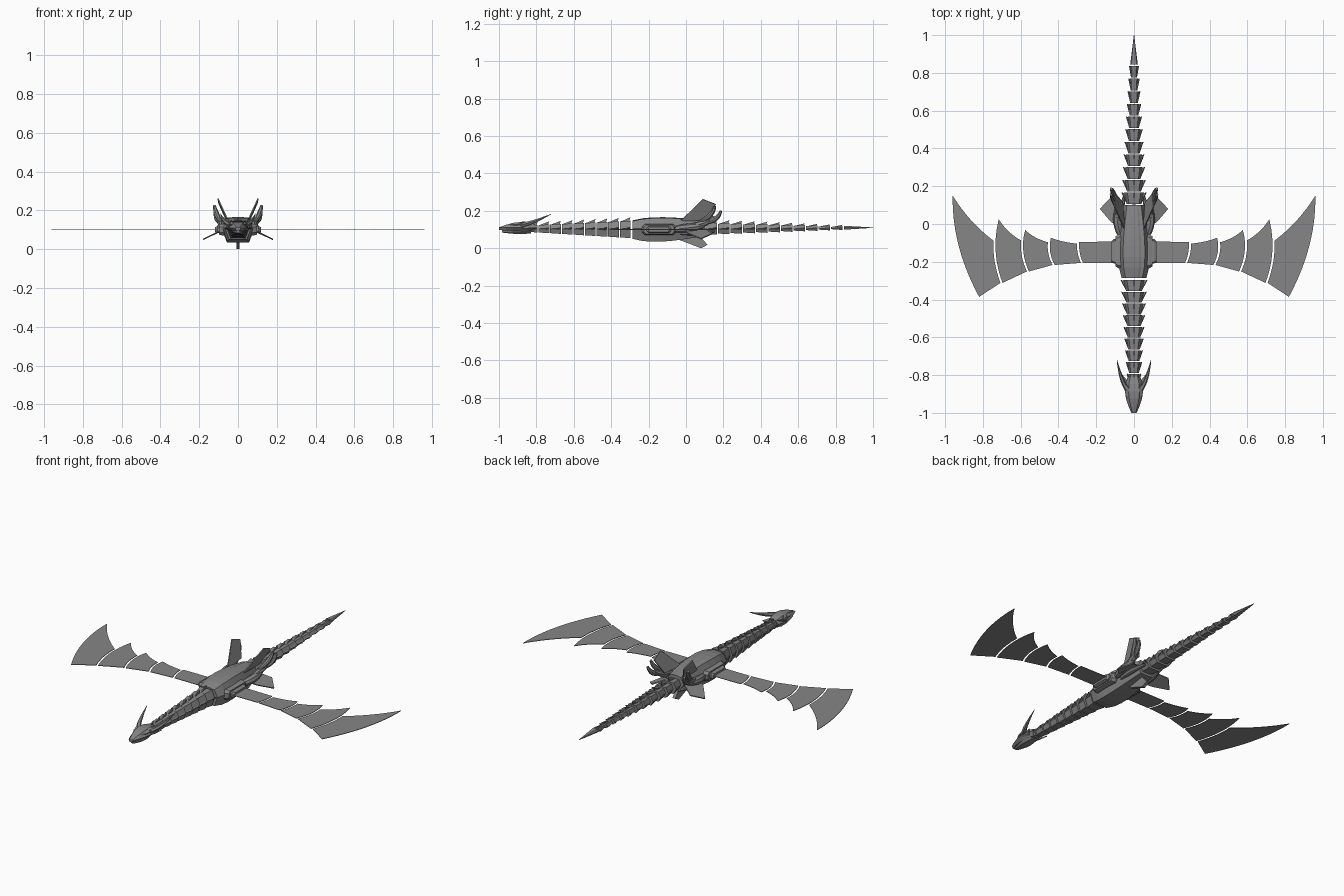
import bpy, bmesh, math
from mathutils import Vector

if "Cube" in bpy.data.objects:
    bpy.data.objects.remove(bpy.data.objects["Cube"])

grey = bpy.data.materials.new("mid grey metal")
grey.use_nodes = True
grey.diffuse_color = (0.24, 0.24, 0.24, 1)
grey.node_tree.nodes["Principled BSDF"].inputs["Base Color"].default_value = grey.diffuse_color

AXIS = 0.105   # height of the body's centre line
WING = 0.1     # height of the wings


def finish(name, bm, mirror=False, thick=0, smooth=False):
    bmesh.ops.recalc_face_normals(bm, faces=bm.faces)
    mesh = bpy.data.meshes.new(name)
    bm.to_mesh(mesh)
    bm.free()
    mesh.materials.append(grey)
    ob = bpy.data.objects.new(name, mesh)
    bpy.context.collection.objects.link(ob)
    if thick:
        solid = ob.modifiers.new("thickness", 'SOLIDIFY')
        solid.thickness = thick
        solid.offset = 0
    if mirror:
        ob.modifiers.new("mirror", 'MIRROR').use_mirror_merge = False
    if smooth:
        bpy.ops.object.select_all(action='DESELECT')
        bpy.context.view_layer.objects.active = ob
        ob.select_set(True)
        bpy.ops.object.shade_smooth_by_angle(angle=math.radians(40))


def loft(name, rings, **options):
    """Join closed rings of points into a capped solid."""
    bm = bmesh.new()
    loops = [[bm.verts.new(point) for point in ring] for ring in rings]
    for low, high in zip(loops, loops[1:]):
        for i in range(len(low)):
            bm.faces.new((low[i - 1], low[i], high[i], high[i - 1]))
    bm.faces.new(loops[0])
    bm.faces.new(loops[-1])
    finish(name, bm, **options)


def section(y, width, top, bottom, middle=AXIS, flat=0.68):
    """Six-sided cross-section: flat top and bottom, pointed sides."""
    inner = width * flat
    return [(-inner, y, top), (inner, y, top), (width, y, middle),
            (inner, y, bottom), (-inner, y, bottom), (-width, y, middle)]


def plate(name, outline, thick=0.006, mirror=True):
    bm = bmesh.new()
    bm.faces.new([bm.verts.new(point) for point in outline])
    finish(name, bm, mirror, thick)


def lerp(start, end, t):
    return start + (end - start) * t


def steps(count):
    return [i / count for i in range(count + 1)]


def curve(start, pull, end, count=8):
    """Quadratic curve from start to end, drawn towards pull."""
    start, pull, end = Vector(start), Vector(pull), Vector(end)
    return [lerp(lerp(start, pull, t), lerp(pull, end, t), t) for t in steps(count)]


def limb(name, start, pull, end, radius_at, sides=8):
    """Round limb along a curve, mirrored to both sides."""
    path = curve(start, pull, end)
    rings = []
    for i, centre in enumerate(path):
        direction = path[min(i + 1, len(path) - 1)] - path[max(i - 1, 0)]
        turn = direction.to_track_quat('Z', 'Y')
        radius = radius_at(i / (len(path) - 1))
        angles = [math.tau * k / sides for k in range(sides)]
        rings.append([centre + turn @ Vector((math.cos(a), math.sin(a), 0)) * radius for a in angles])
    loft(name, rings, mirror=True, smooth=True)


# Main hull, swelling at the wings, with a raised panel along its back
hull, back = [], []
for t in steps(7):
    y = lerp(-0.285, 0.1, t)
    swell = math.sin(math.pi * t ** 0.75)
    width = lerp(0.066, 0.055, t) + 0.023 * swell
    top = 0.145 + 0.017 * swell
    hull.append(section(y, width, top, lerp(0.05, 0.066, t) - 0.021 * swell))
    back.append(section(y, width * 0.45, top + 0.004, top - 0.01, top))
loft("hull", hull)
loft("hull_back_panel", back)


def spine(part, count, start, pitch, widths, tops, bottoms, crest):
    """Row of segments flaring to the rear, each with a ridge plate and side barbs."""
    for i in range(count):
        t = i / (count - 1)
        width, top, bottom = (lerp(*pair, t) for pair in (widths, tops, bottoms))
        front = start + i * pitch
        rear = front + pitch * 0.92
        notch = front + pitch * 0.8
        loft(f"{part}_segment_{i + 1}", [
            section(front, width * 0.75, top - 0.005, bottom + 0.004),
            section(rear, width, top, bottom)])
        plate(f"{part}_ridge_{i + 1}", [
            (0, front, top - 0.006), (0, rear, top + lerp(*crest, t)), (0, notch, top - 0.004)], mirror=False)
        plate(f"{part}_barb_{i + 1}", [
            (width * 0.7, front, AXIS), (width * 1.25, rear, AXIS + 0.006), (width * 0.85, notch, AXIS - 0.006)])


# Neck and tail
spine("neck", 9, -0.85, 0.062, (0.03, 0.056), (0.125, 0.147), (0.084, 0.054), (0.016, 0.018))
spine("tail", 11, 0.105, 0.067, (0.052, 0.019), (0.137, 0.119), (0.072, 0.098), (0.016, 0.006))
loft("tail_tip", [section(lerp(0.845, 1, t), 0.02 - 0.019 * t, lerp(0.12, 0.111, t),
                          lerp(0.099, 0.109, t), 0.11) for t in steps(3)])

# Head: skull, lower jaw, brows, cheek spikes and horns
skull, jaw = [], []
for t in steps(5):
    swell = math.sin(math.pi * 0.8 * t)
    skull.append(section(lerp(-1, -0.81, t), 0.014 + 0.034 * swell, 0.112 + 0.028 * swell,
                         lerp(0.097, 0.087, t), 0.11, 0.6))
    jaw.append(section(lerp(-0.985, -0.83, t), 0.01 + 0.022 * swell, 0.096, 0.084 - 0.008 * swell, 0.088))
loft("skull", skull)
loft("lower_jaw", jaw)
plate("brow", [(0.016, -0.96, 0.122), (0.042, -0.91, 0.124), (0.058, -0.825, 0.136), (0.026, -0.87, 0.14)])
plate("cheek_spike", [(0.038, -0.9, 0.108), (0.062, -0.8, 0.11), (0.036, -0.83, 0.094)])
limb("horn", (0.034, -0.88, 0.125), (0.07, -0.83, 0.13), (0.09, -0.72, 0.183),
     lambda t: 0.001 + 0.012 * (1 - t * t), sides=6)


def pod(name, inner, outer, centre, length, height):
    """Eight-sided box with chamfered corners and a tapered outer face."""
    rings = []
    for x, inset in ((inner, 0), (lerp(inner, outer, 0.6), 0), (outer, 0.01)):
        y, z = length / 2 - inset, height / 2 - inset / 2
        cut = z * 0.5
        corners = [(y, z - cut), (y - cut, z), (cut - y, z), (-y, z - cut)]
        corners += [(-a, -b) for a, b in corners]
        rings.append([(x, centre + a, WING + b) for a, b in corners])
    loft(name, rings, mirror=True)


# Shoulder pods holding the wings
pod("shoulder_mount", 0.055, 0.098, -0.145, 0.18, 0.06)
pod("shoulder_cap", 0.09, 0.118, -0.145, 0.13, 0.036)

# Wings: panels with curved side edges, sweeping wider towards the tip
wing_root, wing_tip = 0.29, 0.96
gap = Vector((0.011, 0, 0))
inner_edge = [Vector((WING, y, WING)) for y in (-0.206, -0.093)]
for i, x in enumerate((wing_root, 0.44, 0.576, 0.716, wing_tip)):
    reach = (x - wing_root) / (wing_tip - wing_root)
    front_x = x - (0.14 if x == wing_tip else 0.02)
    front = Vector((front_x, -0.206 - 0.18 * max(0, (front_x - wing_root) / 0.53) ** 2, WING))
    rear = Vector((x, -0.095 + 0.245 * reach ** 1.6, WING))
    pull = (front + rear) / 2 + Vector((0.015 + 0.06 * reach, 0, 0))
    outer_edge = curve(front, pull, rear, 12)
    root = inner_edge[-1]
    hollow = lerp(root, rear, 0.6) - Vector((0, 0.045 * reach, 0))
    plate(f"wing_panel_{i + 1}", outer_edge + curve(rear, hollow, root)[1:] + inner_edge[-2::-1], 0.003)
    # The next panel starts lower on the same edge, across a narrow gap
    limit = -0.1 + 0.055 * reach
    inner_edge = [point + gap for point in outer_edge if point.y <= limit]

# Stabiliser fins around the hips
plate("upper_fin", [(0.05, -0.03, 0.145), (0.104, 0.09, 0.262), (0.098, 0.16, 0.235), (0.06, 0.115, 0.15)])
plate("side_fin", [(0.06, -0.03, 0.105), (0.12, 0.01, 0.08), (0.18, 0.08, 0.05),
                   (0.125, 0.138, 0.076), (0.06, 0.1, 0.105)])
plate("belly_fin", [(0, -0.05, 0.05), (0, 0.08, 0), (0, 0.115, 0.018), (0, 0.07, 0.07)], 0.018, mirror=False)


def muscle(radius):
    """Radius rule: thick in the middle, thinner at both ends."""
    return lambda t: radius * (0.5 + 0.5 * math.sin(math.pi * t))


# Folded hind legs with toes curling up
limb("thigh", (0.06, -0.08, 0.1), (0.1, 0, 0.105), (0.085, 0.1, 0.122), muscle(0.023))
limb("shin", (0.085, 0, 0.12), (0.08, 0.1, 0.12), (0.102, 0.15, 0.165), muscle(0.018))
limb("upper_toe", (0.085, 0.07, 0.14), (0.11, 0.14, 0.165), (0.122, 0.155, 0.225), muscle(0.014))
limb("lower_toe", (0.09, 0.1, 0.135), (0.11, 0.17, 0.145), (0.12, 0.187, 0.2), muscle(0.014))
limb("lower_leg_strut", (0.05, -0.06, 0.085), (0.085, 0.03, 0.08), (0.05, 0.15, 0.09), muscle(0.015))
